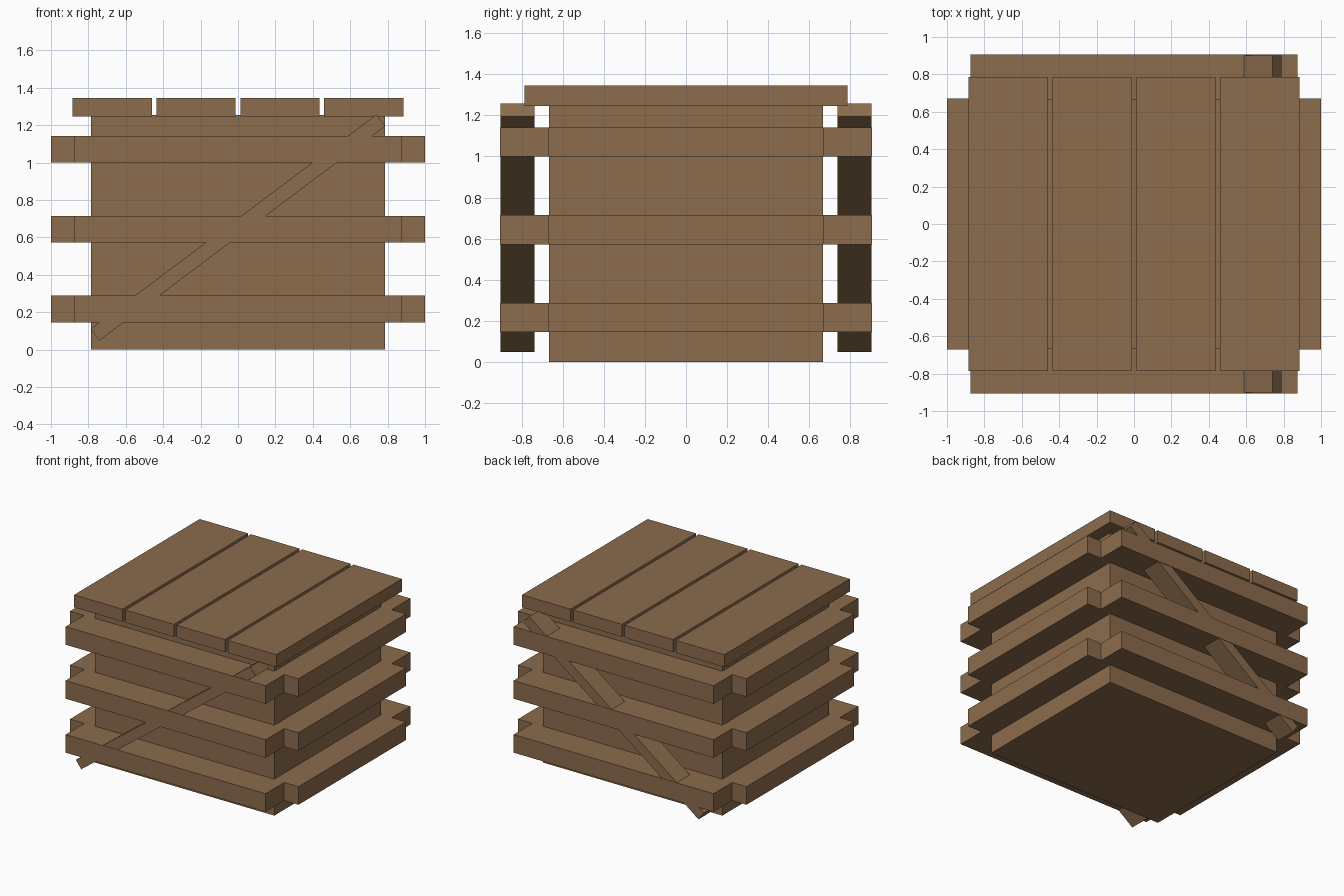
import bpy, math

if "Cube" in bpy.data.objects:
    bpy.data.objects.remove(bpy.data.objects["Cube"])

wood = bpy.data.materials.new("brown wood")
wood.diffuse_color = (0.26, 0.15, 0.073, 1)
wood.use_nodes = True
wood.node_tree.nodes["Principled BSDF"].inputs["Base Color"].default_value = wood.diffuse_color


def box(name, lo, hi, angle=0.0):
    """Box between two corners, optionally tilted about its own y axis."""
    centre = [(a + b) / 2 for a, b in zip(lo, hi)]
    bpy.ops.mesh.primitive_cube_add(size=1, location=centre, rotation=(0, angle, 0))
    ob = bpy.context.object
    ob.name = name
    ob.scale = [b - a for a, b in zip(lo, hi)]
    ob.data.materials.append(wood)
    return ob


# Crate body
box("crate_body", (-0.785, -0.667, 0), (0.785, 0.667, 1.253))

# Lid boards
for i in range(4):
    x = -0.673 + i * 0.4487
    box(f"lid_board_{i + 1}", (x - 0.212, -0.785, 1.246), (x + 0.212, 0.785, 1.345))

# Three rows of slats around the body
for i, z in enumerate((0.145, 0.572, 0.999)):
    top = z + 0.143
    box(f"front_slat_{i + 1}", (-0.875, -0.905, z), (0.875, -0.655, top))
    box(f"back_slat_{i + 1}", (-0.875, 0.655, z), (0.875, 0.905, top))
    box(f"left_slat_{i + 1}", (-1.0, -0.672, z), (-0.77, 0.672, top))
    box(f"right_slat_{i + 1}", (0.77, -0.672, z), (1.0, 0.672, top))

# Diagonal braces, both rising toward +x
tilt = -math.atan(0.75)
for name, y in (("front_brace", -0.82), ("back_brace", 0.82)):
    box(name, (-0.955, y - 0.082, 0.6135), (0.955, y + 0.082, 0.6915), tilt)
